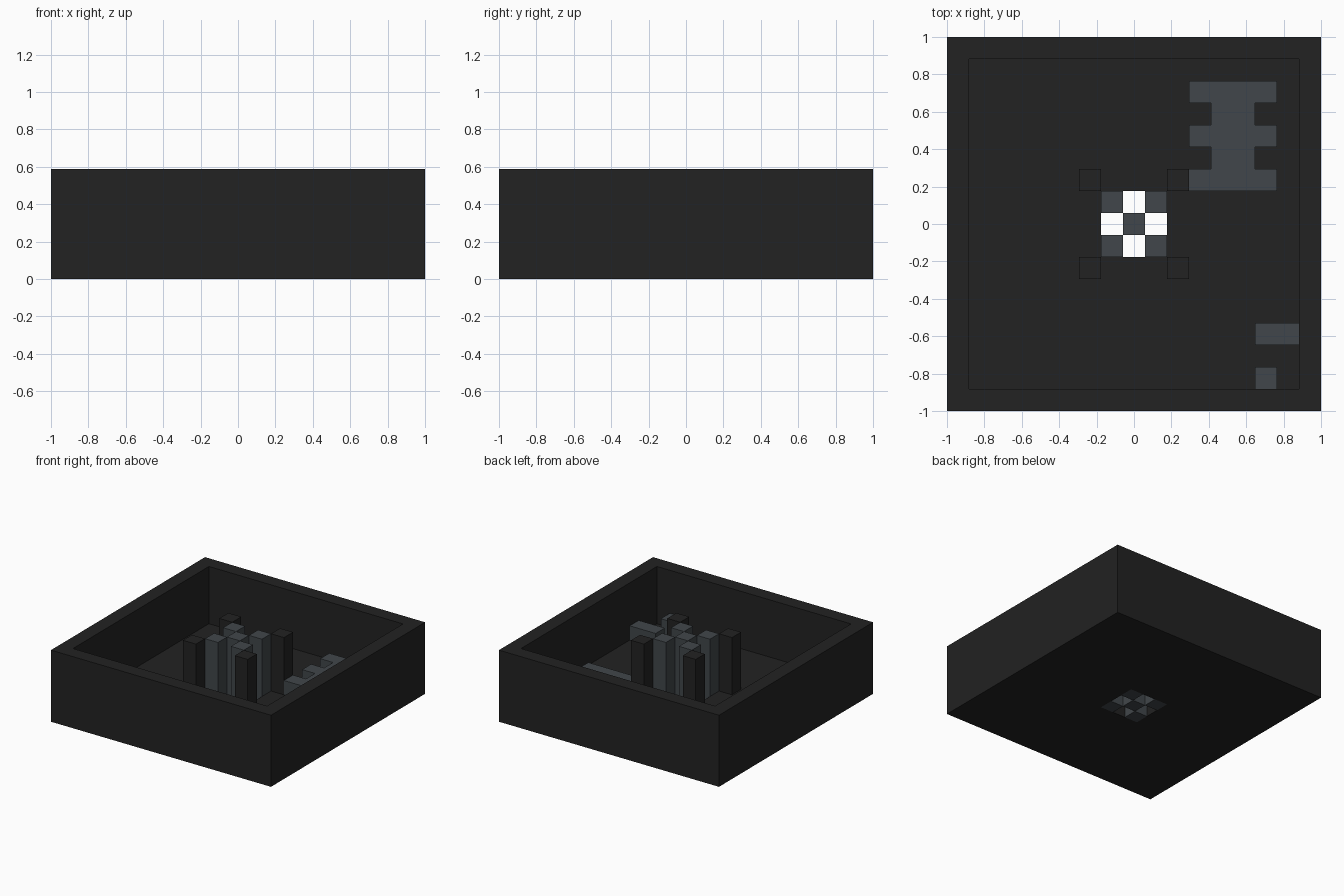
import bpy
import bmesh

if "Cube" in bpy.data.objects:
    bpy.data.objects.remove(bpy.data.objects["Cube"], do_unlink=True)

CELL = 2 / 17   # the whole model sits on a 17 x 17 x 5 block grid


def material(name, rgb):
    mat = bpy.data.materials.new(name)
    mat.use_nodes = True
    colour = (*rgb, 1)
    mat.diffuse_color = colour
    bsdf = next(n for n in mat.node_tree.nodes if n.type == 'BSDF_PRINCIPLED')
    bsdf.inputs["Base Color"].default_value = colour
    return mat


charcoal = material("charcoal", (0.016, 0.016, 0.016))
slate = material("slate_grey", (0.053, 0.062, 0.069))


def finish(name, bm, mat):
    bmesh.ops.recalc_face_normals(bm, faces=bm.faces)
    bmesh.ops.scale(bm, vec=(CELL, CELL, CELL), verts=bm.verts)
    mesh = bpy.data.meshes.new(name)
    bm.to_mesh(mesh)
    bm.free()
    mesh.materials.append(mat)
    obj = bpy.data.objects.new(name, mesh)
    bpy.context.collection.objects.link(obj)
    return obj


def prism(name, outline, bottom, top, mat):
    """Extrude a flat outline, given in grid cells, from bottom to top."""
    bm = bmesh.new()
    face = bm.faces.new([bm.verts.new((x, y, bottom)) for x, y in outline])
    extruded = bmesh.ops.extrude_face_region(bm, geom=[face], use_keep_orig=True)
    raised = [g for g in extruded["geom"] if isinstance(g, bmesh.types.BMVert)]
    bmesh.ops.translate(bm, verts=raised, vec=(0, 0, top - bottom))
    return finish(name, bm, mat)


def block(name, x, y, bottom, top, mat, width=1):
    """Block whose first cell is centred on x, y, running width cells along x."""
    x0, x1 = x - 0.5, x - 0.5 + width
    y0, y1 = y - 0.5, y + 0.5
    return prism(name, [(x0, y0), (x1, y0), (x1, y1), (x0, y1)], bottom, top, mat)


def square_sweep(name, profile, mat):
    """Carry a closed (radius, height) profile around the four corners."""
    bm = bmesh.new()
    corners = [(1, 1), (-1, 1), (-1, -1), (1, -1)]
    loops = [[bm.verts.new((sx * r, sy * r, z)) for r, z in profile]
             for sx, sy in corners]
    n = len(profile)
    for c in range(4):
        a, b = loops[c], loops[(c + 1) % 4]
        for i in range(n):
            j = (i + 1) % n
            bm.faces.new((a[i], a[j], b[j], b[i]))
    return finish(name, bm, mat)


# Tray: walls and floor in one piece, with a square opening in the middle
square_sweep("tray", [(1.5, 0), (8.5, 0), (8.5, 5), (7.5, 5), (7.5, 1), (1.5, 1)],
             charcoal)

# Centre pillars stand in the opening in a checker pattern, leaving gaps between
block("centre_pillar", 0, 0, 0, 5, slate)
for x in (-1, 1):
    for y in (-1, 1):
        side = ("left" if x > 0 else "right") + ("_back" if y > 0 else "_front")
        block("inner_pillar_" + side, x, y, 0, 5, slate)
        block("outer_pillar_" + side, 2 * x, 2 * y, 1, 5, charcoal)

# Three-barred raised platform on the floor, mirrored about its own spine
half = [(2, 1.5), (2, 2.5), (1, 2.5), (1, 3.5), (2, 3.5),
        (2, 4.5), (1, 4.5), (1, 5.5), (2, 5.5), (2, 6.5)]
SPINE = 4.5
outline = [(SPINE + w, y) for w, y in half] + [(SPINE - w, y) for w, y in reversed(half)]
prism("barred_platform", outline, 1, 2, slate)

# Loose low blocks near the front left corner
block("long_floor_block", 6, -5, 1, 2, slate, width=2)
block("small_floor_block", 6, -7, 1, 2, slate)
